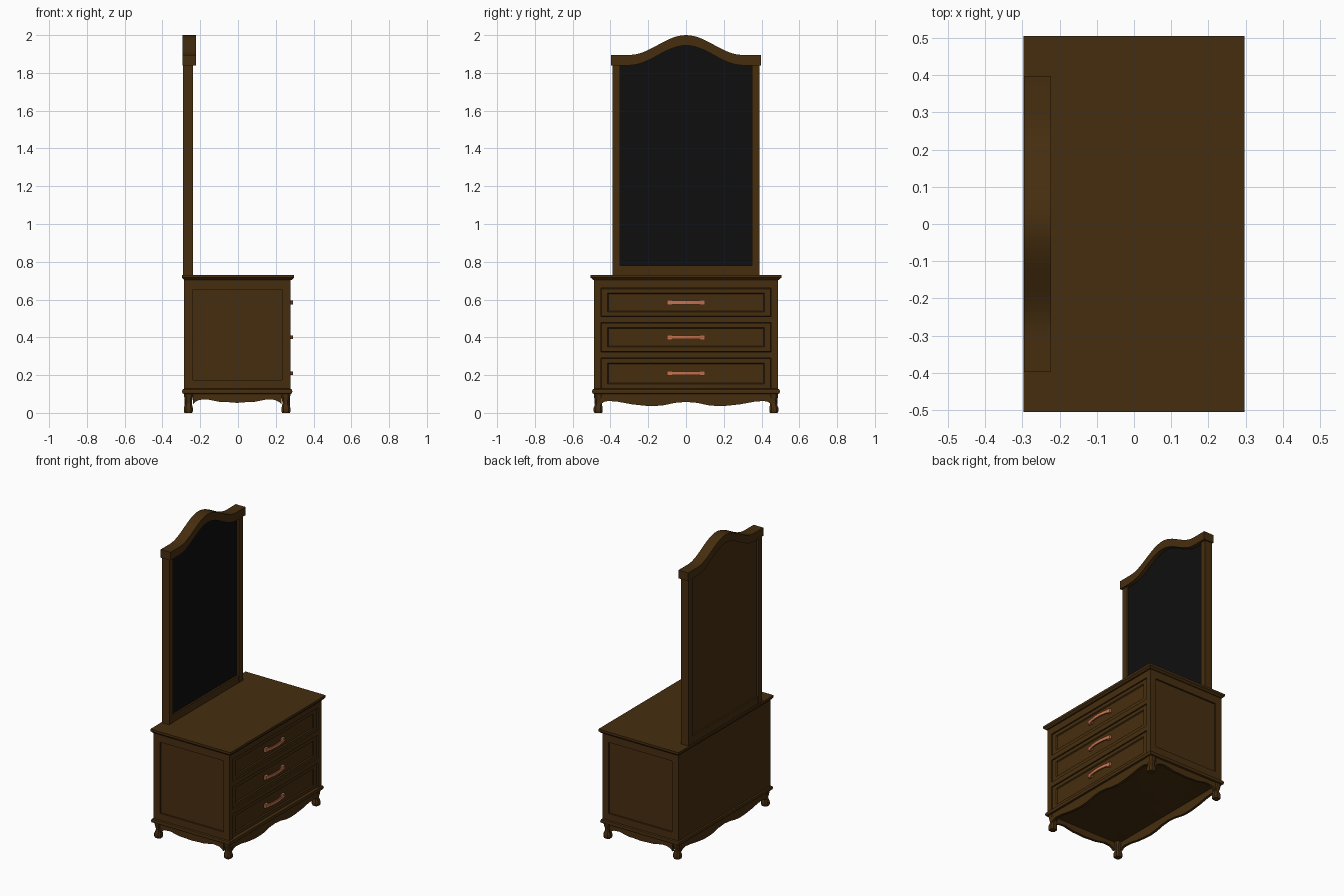
import bpy, bmesh, math

if "Cube" in bpy.data.objects:
    bpy.data.objects.remove(bpy.data.objects["Cube"])


def material(name, rgb):
    m = bpy.data.materials.new(name)
    m.diffuse_color = (*rgb, 1)
    m.use_nodes = True
    m.node_tree.nodes["Principled BSDF"].inputs["Base Color"].default_value = m.diffuse_color
    return m


WOOD = material("dark wood", (0.061, 0.027, 0.0048))
COPPER = material("copper", (0.55, 0.17, 0.075))
GLASS = material("black glass", (0.0045, 0.0045, 0.0045))


def loft(name, rings, mat=WOOD, smooth=False):
    """Skin a stack of equal-length point rings and cap both ends."""
    bm = bmesh.new()
    vs = [[bm.verts.new(p) for p in r] for r in rings]
    n = len(rings[0])
    for a, b in zip(vs, vs[1:]):
        for i in range(n):
            j = (i + 1) % n
            bm.faces.new((a[i], a[j], b[j], b[i]))
    bm.faces.new(vs[0])
    bm.faces.new(vs[-1])
    bmesh.ops.recalc_face_normals(bm, faces=bm.faces)
    me = bpy.data.meshes.new(name)
    bm.to_mesh(me)
    bm.free()
    me.materials.append(mat)
    ob = bpy.data.objects.new(name, me)
    bpy.context.collection.objects.link(ob)
    if smooth:
        bpy.ops.object.select_all(action='DESELECT')
        bpy.context.view_layer.objects.active = ob
        ob.select_set(True)
        bpy.ops.object.shade_smooth_by_angle(angle=math.radians(35))
    return ob


def extrude(name, pts, axis, a, b, mat=WOOD, smooth=False):
    """Extrude a 2D profile along an axis from a to b."""
    put = {'x': lambda p, h: (h, p[0], p[1]),
           'y': lambda p, h: (p[0], h, p[1]),
           'z': lambda p, h: (p[0], p[1], h)}[axis]
    return loft(name, [[put(p, h) for p in pts] for h in (a, b)], mat, smooth)


def box(name, x0, x1, y0, y1, z0, z1, mat=WOOD):
    return extrude(name, [(x0, y0), (x1, y0), (x1, y1), (x0, y1)], 'z', z0, z1, mat)


def rect_z(cx, hx, hy, z):
    return [(cx - hx, -hy, z), (cx + hx, -hy, z), (cx + hx, hy, z), (cx - hx, hy, z)]


def rect_x(x, hy, z0, z1):
    return [(x, -hy, z0), (x, hy, z0), (x, hy, z1), (x, -hy, z1)]


BACK, FRONT, SIDE = -0.286, 0.277, 0.487
CX, HX = (BACK + FRONT) / 2, (FRONT - BACK) / 2
Z0, Z1 = 0.127, 0.706

# Cabinet core with framed sides and front
box("cabinet_core", BACK, 0.262, -0.476, 0.476, 0.1, Z1)
for s, tag in ((-1, "left"), (1, "right")):
    inner, outer = s * 0.475, s * SIDE
    box("front_post_" + tag, 0.233, FRONT, s * 0.45, outer, Z0, Z1)
    box("rear_post_" + tag, BACK, -0.238, inner, outer, Z0, Z1)
    box("side_top_rail_" + tag, -0.238, 0.233, inner, outer, 0.652, Z1)
    box("side_bottom_rail_" + tag, -0.238, 0.233, inner, outer, Z0, 0.175)
for i, (a, b) in enumerate(((0.66, Z1), (0.478, 0.51), (0.29, 0.323))):
    box(f"drawer_rail_{i}", 0.26, FRONT, -0.45, 0.45, a, b)

# Drawer fronts with sunken panels, and bow handles
for i, (a, b, zh) in enumerate(((0.51, 0.66, 0.585), (0.323, 0.478, 0.4), (0.127, 0.29, 0.21))):
    loft(f"drawer_front_{i}", [
        rect_x(0.26, 0.45, a, b), rect_x(0.271, 0.447, a + 0.003, b - 0.003),
        rect_x(0.271, 0.415, a + 0.025, b - 0.025),
        rect_x(0.264, 0.41, a + 0.03, b - 0.03)])
    ts = [-1 + k / 6 for k in range(13)]
    arc = [(0.268 + 0.016 * (1 - t * t), 0.1 * t) for t in ts]
    bow = arc + [(x + 0.008, y) for x, y in reversed(arc)]
    extrude(f"handle_{i}", bow, 'z', zh - 0.01, zh + 0.01, COPPER, True)
    for s in (-1, 1):
        box(f"handle_end_{i}_{s}", 0.262, 0.279, s * 0.075, s * 0.101,
            zh - 0.013, zh + 0.013, COPPER)

# Table top with a flared lower edge
loft("table_top", [rect_z(0, 0.286, 0.492, 0.704), rect_z(0, 0.29, 0.497, 0.709),
                   rect_z(0, 0.297, 0.505, 0.716), rect_z(0, 0.297, 0.505, 0.731)])

# Rounded base moulding
loft("base_moulding", [rect_z(CX, HX + o, SIDE + o, z) for o, z in (
    (0, 0.1), (0.008, 0.103), (0.011, 0.113), (0.008, 0.124), (0, 0.128))], smooth=True)


# Scalloped aprons on all four sides
def apron_profile(half, centre):
    pts = [(centre - u, z) for u, z in half] + [(centre + u, z) for u, z in reversed(half[:-1])]
    return [(pts[0][0], 0.105)] + pts + [(pts[-1][0], 0.105)]


wide = apron_profile([(0.452, 0.045), (0.435, 0.058), (0.41, 0.063), (0.36, 0.059),
                      (0.29, 0.046), (0.22, 0.038), (0.17, 0.036), (0.12, 0.04),
                      (0.06, 0.053), (0, 0.058)], 0)
deep = apron_profile([(0.235, 0.045), (0.222, 0.058), (0.2, 0.069), (0.16, 0.072),
                      (0.12, 0.064), (0.09, 0.058), (0.05, 0.057), (0, 0.053)], CX)
extrude("front_apron", wide, 'x', 0.257, 0.274)
extrude("back_apron", wide, 'x', -0.283, -0.266)
for s in (-1, 1):
    extrude(f"side_apron_{s}", deep, 'y', s * 0.467, s * 0.484)


# Curved legs with chunky feet
def chamfered(cx, cy, r, z):
    c = r * 0.55
    return [(cx + a, cy + b, z) for a, b in ((r, -c), (r, c), (c, r), (-c, r),
                                             (-r, c), (-r, -c), (-c, -r), (c, -r))]


for x, xs in ((BACK + 0.025, -1), (FRONT - 0.025, 1)):
    for s in (-1, 1):
        loft(f"leg_{xs}_{s}", [
            chamfered(x + xs * o, s * (0.463 + o), r, z) for r, o, z in (
                (0.02, 0.002, 0), (0.024, 0.002, 0.008), (0.024, 0.002, 0.026),
                (0.019, 0.001, 0.042), (0.017, 0, 0.056), (0.021, 0.001, 0.076),
                (0.025, 0, 0.092), (0.025, 0, 0.104))], smooth=True)


# Mirror frame, arched crown, glass and backing
def arch(y):
    return 1.895 + (0.0525 * (1 + math.cos(math.pi * y / 0.3)) if abs(y) < 0.3 else 0)


for s, tag in ((-1, "left"), (1, "right")):
    box("mirror_stile_" + tag, -0.292, -0.237, s * 0.349, s * 0.39, 0.73, 1.86)
box("mirror_bottom_rail", -0.29, -0.239, -0.35, 0.35, 0.73, 0.78)
ys = [-0.398] + [-0.3 + k * 0.025 for k in range(25)] + [0.398]
crown = [(y, arch(y)) for y in ys] + [(y, arch(y) - 0.055) for y in reversed(ys)]
extrude("mirror_crown", crown, 'x', -0.295, -0.223, smooth=True)
gy = [-0.35] + ys[1:-1] + [0.35]
pane = [(-0.35, 0.75), (0.35, 0.75)] + [(y, arch(y) - 0.03) for y in reversed(gy)]
extrude("mirror_backing", pane, 'x', -0.28, -0.256)
extrude("mirror_glass", pane, 'x', -0.256, -0.25, GLASS)
